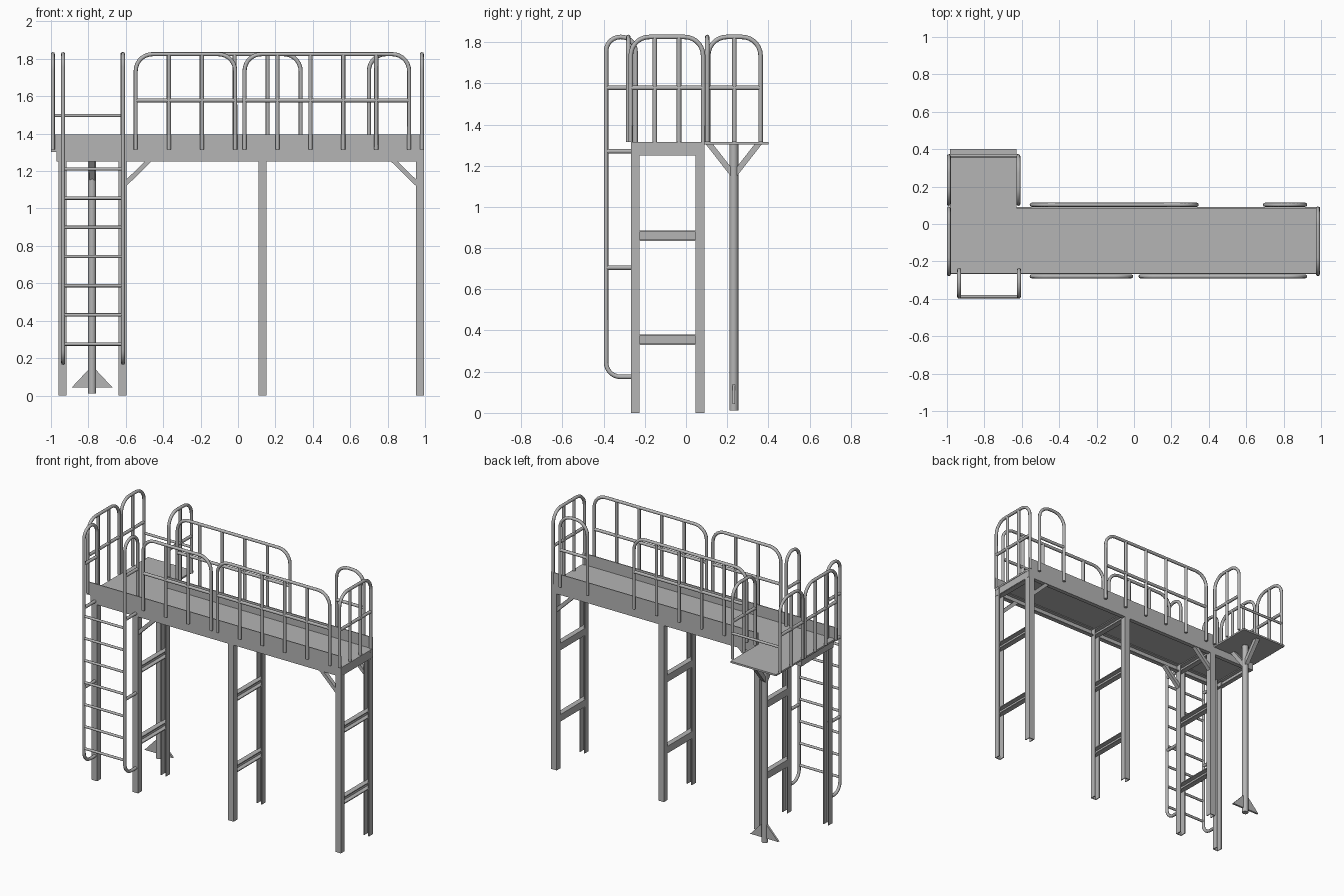
import bpy, math
from mathutils import Vector

cube = bpy.data.objects.get("Cube")
if cube:
    bpy.data.objects.remove(cube, do_unlink=True)

steel = bpy.data.materials.new("grey steel")
steel.use_nodes = True
GREY = (0.46, 0.46, 0.46, 1)
steel.diffuse_color = GREY
steel.node_tree.nodes["Principled BSDF"].inputs["Base Color"].default_value = GREY

PIPE = 0.011
DECK = 1.315
TOP = 1.825
MID = 1.578
FRONT, BACK = -0.268, 0.09
T = 0.006


def mesh_object(name, verts, faces):
    mesh = bpy.data.meshes.new(name)
    mesh.from_pydata(verts, [], faces)
    mesh.materials.append(steel)
    obj = bpy.data.objects.new(name, mesh)
    bpy.context.collection.objects.link(obj)
    return obj


def extrude(name, profile, start, end, u, v):
    """Sweep a closed 2D profile, laid out on axes u and v, from start to end."""
    start, end, u, v = Vector(start), Vector(end), Vector(u), Vector(v)
    if u.cross(v).dot(end - start) < 0:
        profile = profile[::-1]
    n = len(profile)
    verts = [p + u * a + v * b for p in (start, end) for a, b in profile]
    faces = [(i, (i + 1) % n, (i + 1) % n + n, i + n) for i in range(n)]
    faces += [tuple(reversed(range(n))), tuple(range(n, 2 * n))]
    return mesh_object(name, verts, faces)


def box(name, x0, x1, y0, y1, z0, z1):
    return extrude(name, [(x0, y0), (x1, y0), (x1, y1), (x0, y1)],
                   (0, 0, z0), (0, 0, z1), (1, 0, 0), (0, 1, 0))


def channel(name, start, end, across, inward, width, depth):
    """U section: web along 'across', two flanges pointing 'inward'."""
    w = width / 2
    prof = [(-w, 0), (w, 0), (w, depth), (w - T, depth), (w - T, T),
            (-w + T, T), (-w + T, depth), (-w, depth)]
    return extrude(name, prof, start, end, across, inward)


def rounded(points, radius, steps=7):
    """Replace the inner corners of a path with arcs."""
    pts = [Vector(p) for p in points]
    path = [pts[0]]
    for a, b, c in zip(pts, pts[1:], pts[2:]):
        d1, d2 = (a - b).normalized(), (c - b).normalized()
        centre = b + (d1 + d2) * radius
        for i in range(steps + 1):
            t = math.pi / 2 * i / steps
            path.append(centre - d2 * radius * math.cos(t) - d1 * radius * math.sin(t))
    return path + [pts[-1]]


def pipes(name, paths, radius=PIPE):
    curve = bpy.data.curves.new(name, "CURVE")
    curve.dimensions = "3D"
    curve.bevel_depth = radius
    curve.bevel_resolution = 2
    curve.use_fill_caps = True
    curve.materials.append(steel)
    for path in paths:
        spline = curve.splines.new("POLY")
        spline.points.add(len(path) - 1)
        for point, co in zip(spline.points, path):
            point.co = (*co, 1)
    obj = bpy.data.objects.new(name, curve)
    bpy.context.collection.objects.link(obj)
    bpy.ops.object.select_all(action="DESELECT")
    obj.select_set(True)
    bpy.context.view_layer.objects.active = obj
    bpy.ops.object.convert(target="MESH")
    bpy.ops.object.shade_smooth_by_angle(angle=math.radians(50))


def guard_rail(name, a, b, bays, radius=0.09):
    """Arched hoop from a to b (x, y), with a mid rail and inner posts."""
    a, b = Vector((*a, DECK)), Vector((*b, DECK))
    up = Vector((0, 0, TOP - DECK))
    mid = Vector((0, 0, MID - DECK))
    paths = [rounded([a, a + up, b + up, b], radius), [a + mid, b + mid]]
    for i in range(1, bays):
        p = a.lerp(b, i / bays)
        paths.append([p, p + up])
    pipes(name, paths)


# Decks
box("main_deck", -0.985, 0.995, FRONT, BACK, DECK - 0.012, DECK)
box("side_deck", -0.985, -0.628, BACK, 0.4, DECK - 0.012, DECK)

# Long side channels, toe boards and end beams
for name, y, inward, left in (("front", FRONT, 1, -1.0), ("back", BACK, -1, -0.628)):
    channel(name + "_side_beam", (-0.97, y, 1.277), (0.995, y, 1.277),
            (0, 0, 1), (0, inward, 0), 0.054, 0.03)
    box(name + "_toe_board", left, 0.995, min(y, y + T * inward),
        max(y, y + T * inward), DECK - 0.012, 1.395)
for name, x, inward in (("left_end_beam", 0.993, -1), ("right_end_beam", -0.97, 1)):
    channel(name, (x, FRONT + T, 1.277), (x, BACK - T, 1.277),
            (0, 0, 1), (inward, 0, 0), 0.05, 0.03)

# Legs: channels opening inward, tied by cross members
LEG = 0.043
for i, x in enumerate((-0.938, -0.617, 0.132, 0.972)):
    channel(f"front_leg_{i}", (x, FRONT, 0), (x, FRONT, 1.3), (1, 0, 0), (0, 1, 0), LEG, LEG)
    if i == 0:
        continue
    channel(f"back_leg_{i}", (x, BACK, 0), (x, BACK, 1.3), (1, 0, 0), (0, -1, 0), LEG, LEG)
    for j, z in enumerate((0.355, 0.86, 1.275)):
        channel(f"cross_member_{i}_{j}", (x - LEG / 2, FRONT + T, z), (x - LEG / 2, BACK - T, z),
                (0, 0, 1), (1, 0, 0), 0.05, LEG - T)

# Knee braces between the legs and side beams
for side, y in (("front", FRONT + 0.004), ("back", BACK - 0.032)):
    for end, x, d in (("right", -0.597, 1), ("left", 0.952, -1)):
        brace = [(x, 1.12), (x + 0.135 * d, 1.252), (x + 0.1 * d, 1.252), (x, 1.155)]
        extrude(f"{side}_{end}_knee_brace", brace, (0, y, 0), (0, y + 0.028, 0),
                (1, 0, 0), (0, 0, 1))

# Round column under the side deck, with braces and foot gussets
CX, CY = -0.78, 0.232
pipes("column", [[(CX, CY, 0.012), (CX, CY, DECK - 0.01)]], 0.022)
for d, name in ((-1, "front"), (1, "back")):
    strut = [(CY, 1.13), (CY + 0.135 * d, 1.303), (CY + 0.1 * d, 1.303), (CY, 1.175)]
    extrude(f"column_{name}_brace", strut, (CX - 0.015, 0, 0), (CX + 0.015, 0, 0),
            (0, 1, 0), (0, 0, 1))
for d, name in ((-1, "right"), (1, "left")):
    gusset = [(CX, 0.042), (CX + 0.11 * d, 0.042), (CX + 0.018 * d, 0.14), (CX, 0.14)]
    extrude(f"column_{name}_gusset", gusset, (0, CY - 0.007, 0), (0, CY + 0.007, 0),
            (1, 0, 0), (0, 0, 1))

# Guard rails
FY, BY = -0.28, 0.103
guard_rail("front_short_rail", (-0.547, FY), (-0.015, FY), 3)
guard_rail("front_long_rail", (0.035, FY), (0.915, FY), 5)
guard_rail("back_long_rail", (-0.547, BY), (0.335, BY), 5)
guard_rail("back_short_rail", (0.7, BY), (0.915, BY), 1)
guard_rail("left_end_rail", (0.983, -0.268), (0.983, 0.083), 3)
guard_rail("right_end_rail", (-0.99, -0.268), (-0.99, 0.083), 3)
guard_rail("side_deck_outer_rail", (-0.99, 0.108), (-0.99, 0.362), 2)
guard_rail("side_deck_inner_rail", (-0.618, 0.108), (-0.618, 0.362), 2)
pipes("side_deck_back_bar", [[(-0.99, 0.365, 1.497), (-0.618, 0.365, 1.497)]], 0.009)

# Ladder: hooped stiles, wall stubs and rungs
LX = (-0.935, -0.615)
LY = -0.388
paths = []
for x in LX:
    paths.append(rounded([(x, -0.26, 0.175), (x, LY, 0.175), (x, LY, TOP),
                          (x, -0.245, TOP), (x, -0.245, DECK)], 0.07))
    paths += [[(x, LY, z), (x, y, z)] for z, y in ((0.705, -0.26), (1.27, -0.26), (MID, -0.245))]
pipes("ladder_stiles", paths)
pipes("ladder_rungs", [[(LX[0], LY, 0.275 + 0.156 * i), (LX[1], LY, 0.275 + 0.156 * i)]
                       for i in range(7)], 0.009)
